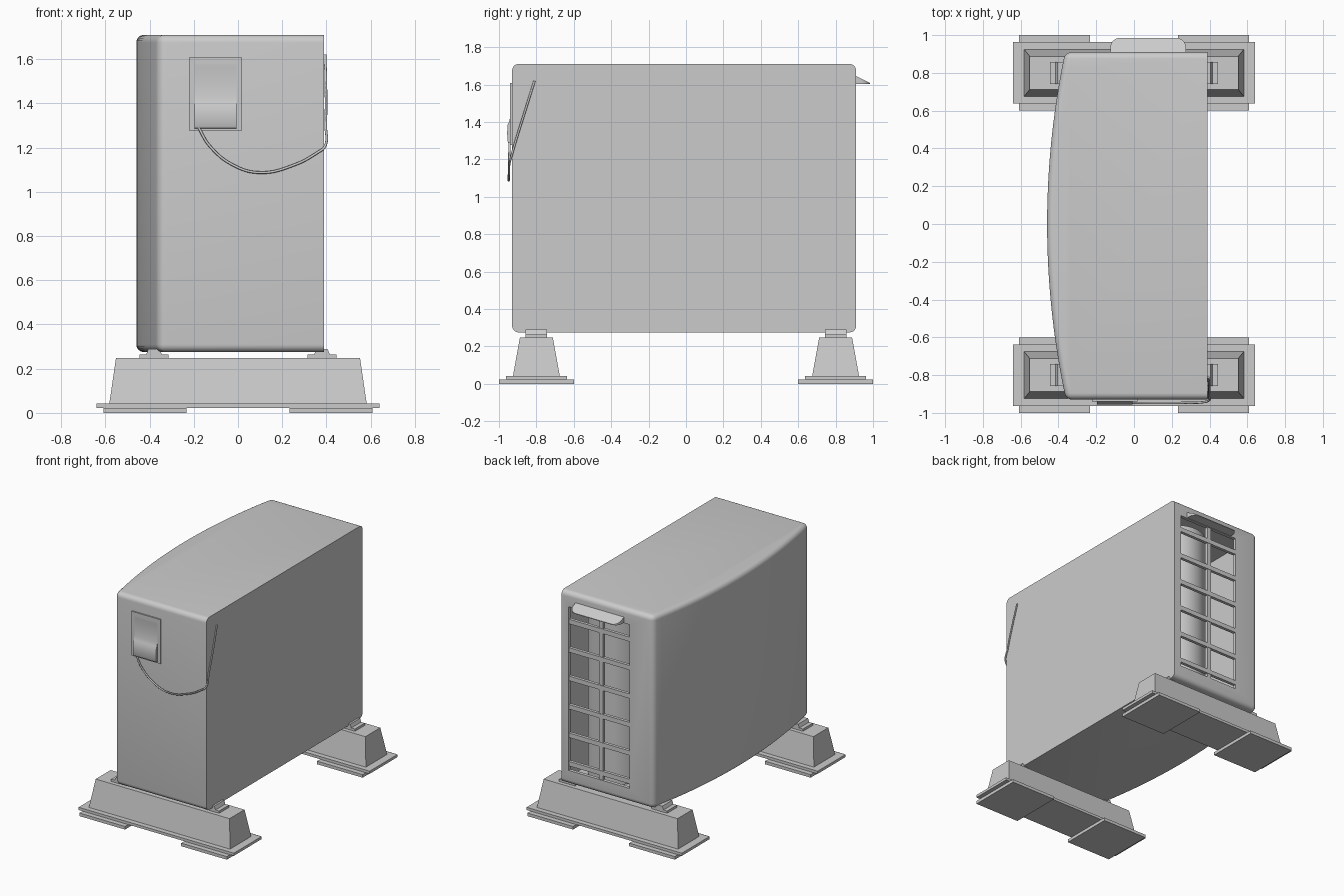
import bpy, bmesh, math
from mathutils import Vector

if "Cube" in bpy.data.objects:
    bpy.data.objects.remove(bpy.data.objects["Cube"])

grey = bpy.data.materials.new("light grey")
grey.use_nodes = True
grey.diffuse_color = (0.6, 0.6, 0.6, 1)
grey.node_tree.nodes["Principled BSDF"].inputs["Base Color"].default_value = (0.6, 0.6, 0.6, 1)


def finish(bm, name):
    bmesh.ops.recalc_face_normals(bm, faces=bm.faces[:])
    mesh = bpy.data.meshes.new(name)
    bm.to_mesh(mesh)
    bm.free()
    mesh.materials.append(grey)
    ob = bpy.data.objects.new(name, mesh)
    bpy.context.scene.collection.objects.link(ob)
    return ob


def smooth(ob, angle=30):
    bpy.ops.object.select_all(action="DESELECT")
    ob.select_set(True)
    bpy.context.view_layer.objects.active = ob
    bpy.ops.object.shade_smooth_by_angle(angle=math.radians(angle))


def box(name, x, y, z, taper=(0, 0)):
    """Box from ranges; taper draws the top in by that much on x and y."""
    bm = bmesh.new()
    bmesh.ops.create_cube(bm, size=1)
    mid = [(r[0] + r[1]) / 2 for r in (x, y, z)]
    for v in bm.verts:
        size = [r[1] - r[0] for r in (x, y, z)]
        if v.co.z > 0:
            size[0] -= 2 * taper[0]
            size[1] -= 2 * taper[1]
        v.co = Vector([m + c * s for m, c, s in zip(mid, v.co, size)])
    return finish(bm, name)


def prism(points, offset):
    """Closed outline of 3D points, extruded along offset."""
    bm = bmesh.new()
    face = bm.faces.new([bm.verts.new(p) for p in points])
    ext = bmesh.ops.extrude_face_region(bm, geom=[face])
    moved = [g for g in ext["geom"] if isinstance(g, bmesh.types.BMVert)]
    bmesh.ops.translate(bm, verts=moved, vec=offset)
    bmesh.ops.recalc_face_normals(bm, faces=bm.faces[:])
    return bm


# Casing: flat on one side, bowed on the other, soft edges except at the flat side
FLAT, FRONT, BACK = 0.39, -0.93, 0.91
outline = [(FLAT, FRONT, 0.275), (FLAT, BACK, 0.275)]
for i in range(25):
    y = BACK + (FRONT - BACK) * i / 24
    outline.append((-0.46 + 0.115 * y * y, y, 0.275))
bm = prism(outline, (0, 0, 1.435))
rim = [e for e in bm.edges
       if e.calc_face_angle() > 0.5 and not all(v.co.x > FLAT - 0.001 for v in e.verts)]
# the short vertical edges' ends on the flat side are rounded by the cutter below
bmesh.ops.bevel(bm, geom=rim, offset=0.035, segments=5, profile=0.5, affect="EDGES")
casing = finish(bm, "casing")

# Hollow interior and the grille opening in the back
G_X, G_Z = (-0.17, 0.33), (0.38, 1.6)
cutters = [box("interior_cutter", (-0.35, 0.37), (0.1, 0.885), (0.3, 1.685)),
           box("opening_cutter", G_X, (0.8, 1.0), G_Z)]
bpy.context.view_layer.objects.active = casing
for cutter in cutters:
    cutter.hide_render = True
    mod = casing.modifiers.new("cut", "BOOLEAN")
    mod.operation, mod.object, mod.solver = "DIFFERENCE", cutter, "EXACT"
    bpy.ops.object.modifier_apply(modifier=mod.name)
    bpy.data.objects.remove(cutter)
smooth(casing)

# Grille bars
for i in range(6):
    z = 0.43 + i * 0.212
    box("grille_bar", G_X, (0.885, 0.908), (z - 0.017, z + 0.017))
box("grille_post", (0.05, 0.085), (0.88, 0.905), G_Z)

# Round tank inside
bm = bmesh.new()
bmesh.ops.create_cone(bm, cap_ends=True, segments=40, radius1=0.2, radius2=0.2, depth=1.3)
bmesh.ops.translate(bm, verts=bm.verts, vec=(0.13, 0.62, 0.96))
smooth(finish(bm, "inner_tank"))

# Lip above the grille: wedge with rounded outer corners
bm = prism([(-0.125, 0.9, 1.65), (-0.125, 0.985, 1.608), (-0.125, 0.985, 1.603),
            (-0.125, 0.9, 1.603)], (0.4, 0, 0))
corners = [e for e in bm.edges if all(v.co.y > 0.98 for v in e.verts)
           and abs(e.verts[0].co.x - e.verts[1].co.x) < 0.001]
bmesh.ops.bevel(bm, geom=corners, offset=0.05, segments=6, profile=0.5, affect="EDGES")
smooth(finish(bm, "back_lip"))

# Front panel: thin frame with a cover that swells towards the bottom
P_X, P_Z = (-0.222, 0.018), (1.278, 1.608)
for x in ((P_X[0], P_X[0] + 0.025), (P_X[1] - 0.025, P_X[1])):
    box("panel_side", x, (-0.94, -0.925), P_Z)
for z in ((P_Z[0], P_Z[0] + 0.014), (P_Z[1] - 0.03, P_Z[1])):
    box("panel_rail", P_X, (-0.94, -0.925), z)
profile = [(-0.925, 1.285), (-0.95, 1.288), (-0.955, 1.3), (-0.956, 1.345),
           (-0.954, 1.385), (-0.946, 1.402), (-0.939, 1.43), (-0.936, 1.48),
           (-0.935, 1.53), (-0.938, 1.56), (-0.939, 1.58), (-0.925, 1.585)]
bm = prism([(-0.197, y, z) for y, z in profile], (0.19, 0, 0))
smooth(finish(bm, "panel_cover"), 40)

# Cable hanging from the panel and running up the flat side
curve = bpy.data.curves.new("cable", "CURVE")
curve.dimensions = "3D"
curve.bevel_depth, curve.bevel_resolution, curve.resolution_u = 0.006, 2, 8
curve.use_fill_caps = True
path = [(-0.18, -0.943, 1.295), (-0.13, -0.945, 1.21), (-0.02, -0.947, 1.12),
        (0.1, -0.948, 1.087), (0.25, -0.947, 1.12), (0.36, -0.944, 1.178),
        (0.393, -0.937, 1.205), (0.397, -0.91, 1.3), (0.398, -0.86, 1.46),
        (0.394, -0.81, 1.62)]
spline = curve.splines.new("BEZIER")
spline.bezier_points.add(len(path) - 1)
for p, co in zip(spline.bezier_points, path):
    p.co = co
    p.handle_left_type = p.handle_right_type = "AUTO"
curve.materials.append(grey)
bpy.context.scene.collection.objects.link(bpy.data.objects.new("cable", curve))


# Feet: pads, flange, tapered block and clips, one set at each end
def span(centre, half):
    return (centre - half, centre + half)


for end, cy in (("front", -0.8), ("back", 0.8)):
    box(end + "_foot_flange", span(0, 0.64), span(cy, 0.163), (0.023, 0.043))
    box(end + "_foot_block", span(0, 0.582), span(cy, 0.125), (0.043, 0.248), (0.03, 0.037))
    for side in (-1, 1):
        box(end + "_foot_pad", span(side * 0.42, 0.188), span(cy, 0.2), (0, 0.023))
        box(end + "_clip_base", span(side * 0.38, 0.065), span(cy, 0.058), (0.248, 0.265))
        box(end + "_clip_nub", span(side * 0.38, 0.035), span(cy, 0.058), (0.265, 0.29), (0.01, 0))
